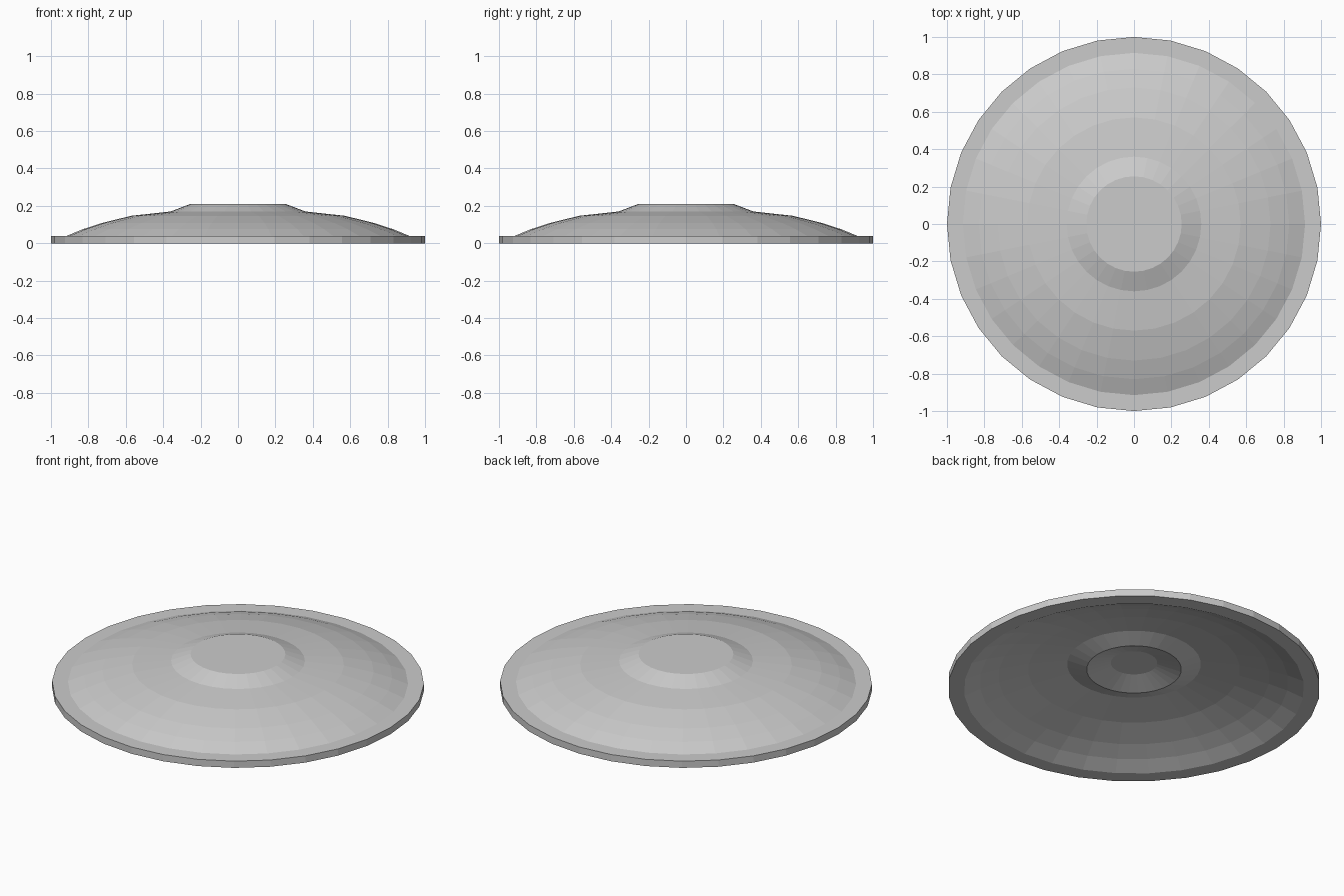
import bpy
import bmesh
from math import cos, sin, tau

cube = bpy.data.objects.get("Cube")
if cube:
    bpy.data.objects.remove(cube, do_unlink=True)

SIDES = 32

# One plain grey finish
grey = bpy.data.materials.new("plain_grey")
grey.use_nodes = True
colour = (0.6, 0.6, 0.6, 1)
grey.diffuse_color = colour
grey.node_tree.nodes["Principled BSDF"].inputs["Base Color"].default_value = colour

# Cross-section as (radius, height), from the top centre round to the underside centre
upper = [(0.255, 0.21), (0.36, 0.17), (0.57, 0.147), (0.73, 0.108),
         (0.83, 0.075), (0.915, 0.04)]
rim = [(1, 0.04), (1, 0)]
under = [(0.915, 0), (0.83, 0.04), (0.73, 0.075), (0.57, 0.117), (0.36, 0.152)]
boss = [(0.255, 0.119), (0.125, 0.16)]


def lathe(name, profile):
    """Spin a profile into a faceted solid, capped flat at both ends."""
    bm = bmesh.new()
    rings = [[bm.verts.new((r * cos(tau * i / SIDES), r * sin(tau * i / SIDES), z))
              for i in range(SIDES)] for r, z in profile]
    for a, b in zip(rings, rings[1:]):
        for i in range(SIDES):
            j = (i + 1) % SIDES
            bm.faces.new((a[i], b[i], b[j], a[j]))
    bm.faces.new(rings[0])
    bm.faces.new(rings[-1][::-1])
    bmesh.ops.recalc_face_normals(bm, faces=bm.faces)
    mesh = bpy.data.meshes.new(name)
    bm.to_mesh(mesh)
    bm.free()
    mesh.materials.append(grey)
    obj = bpy.data.objects.new(name, mesh)
    bpy.context.collection.objects.link(obj)
    return obj


# Shallow domed disc with raised centre, flat rim and hollow underside
lathe("domed_disc", upper + rim + under + boss)
